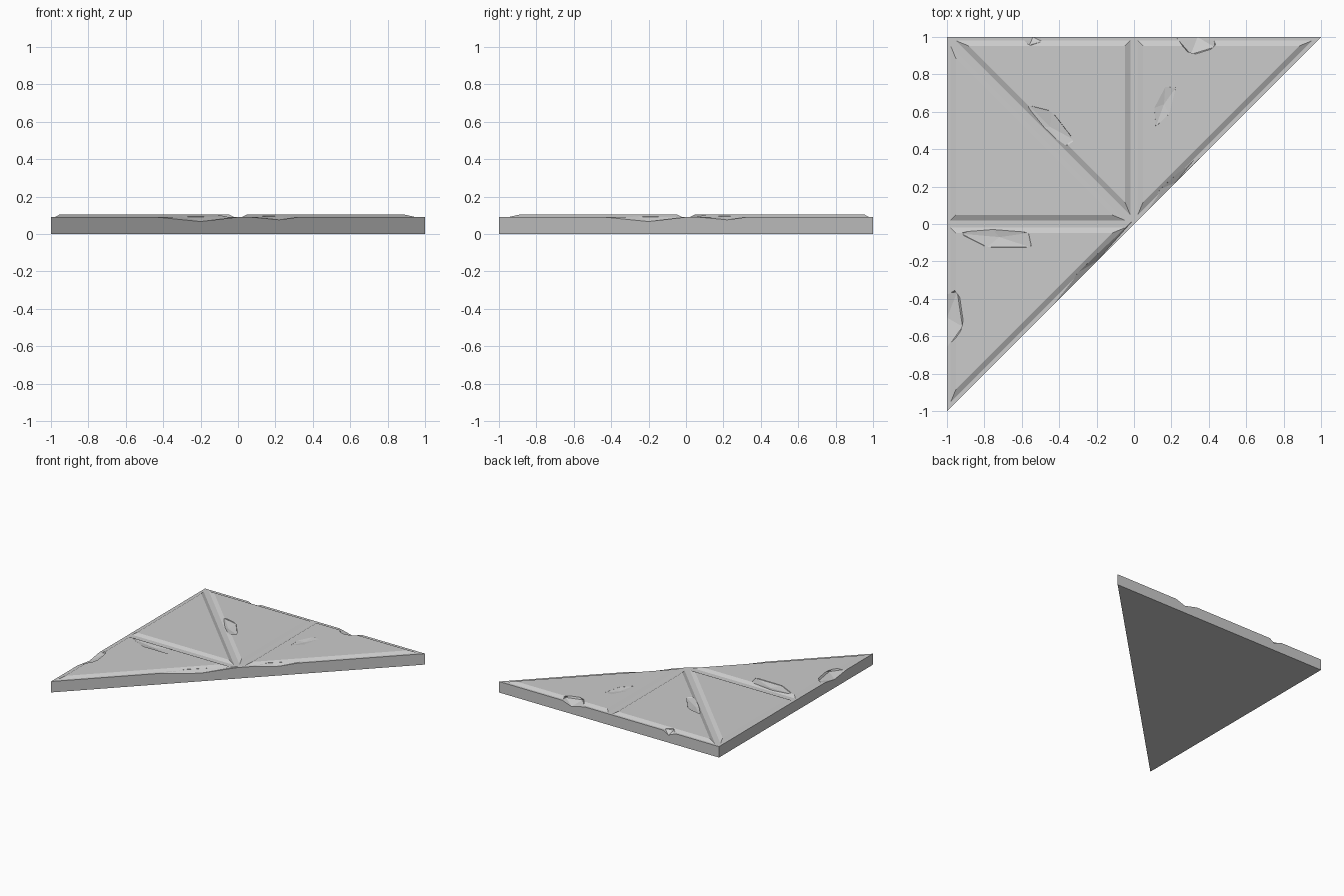
import bpy, bmesh, random
from math import radians
from mathutils import Vector

if "Cube" in bpy.data.objects:
    bpy.data.objects.remove(bpy.data.objects["Cube"])

random.seed(4)


def inset(tri, d):
    """Offset a counter-clockwise triangle inwards by d."""
    p = [Vector(c) for c in tri]
    a, b, c = (p[1] - p[2]).length, (p[2] - p[0]).length, (p[0] - p[1]).length
    s = a + b + c
    centre = (p[0] * a + p[1] * b + p[2] * c) / s
    area = abs((p[1] - p[0]).cross(p[2] - p[0])) / 2
    return [v.lerp(centre, d * s / (2 * area)) for v in p]


def loft(name, rings):
    """Solid from triangular rings given as (points, z), bottom to top."""
    bm = bmesh.new()
    loops = [[bm.verts.new((x, y, z)) for x, y in pts] for pts, z in rings]
    for lo, hi in zip(loops, loops[1:]):
        for i in range(3):
            j = (i + 1) % 3
            bm.faces.new((lo[i], lo[j], hi[j], hi[i]))
    bm.faces.new(loops[0][::-1])
    bm.faces.new(loops[-1])
    bmesh.ops.recalc_face_normals(bm, faces=bm.faces)
    me = bpy.data.meshes.new(name)
    bm.to_mesh(me)
    bm.free()
    ob = bpy.data.objects.new(name, me)
    bpy.context.collection.objects.link(ob)
    return ob


def boolean(target, tool, op):
    mod = target.modifiers.new(op.lower(), 'BOOLEAN')
    mod.operation, mod.object, mod.solver = op, tool, 'EXACT'
    bpy.context.view_layer.objects.active = target
    bpy.ops.object.modifier_apply(modifier=mod.name)
    bpy.data.objects.remove(tool)


# Slab: half of a square floor tile
corners = [(-1, -1), (1, 1), (-1, 1)]
tile = loft("cracked_stone_tile", [(corners, 0), (corners, 0.09)])

# Four bevelled paving stones, separated by grooves
stones = [
    [(-1, -1), (0, 0), (-1, 0)],
    [(-1, 0), (0, 0), (-1, 1)],
    [(0, 0), (0, 1), (-1, 1)],
    [(0, 0), (1, 1), (0, 1)],
]
for tri in stones:
    stone = loft("paving_stone", [(inset(tri, 0.02), 0.07),
                                  (inset(tri, 0.02), 0.09),
                                  (inset(tri, 0.048), 0.105)])
    boolean(tile, stone, 'UNION')

# Chips: x, y, half length, half width, lowest z, angle
chips = [
    (-0.20, -0.20, 0.42, 0.035, 0.065, 45),
    (0.22, 0.22, 0.26, 0.035, 0.074, 45),
    (-0.54, 1.00, 0.07, 0.05, 0.066, 0),
    (0.34, 1.00, 0.12, 0.10, 0.066, 0),
    (-1.00, -0.50, 0.18, 0.10, 0.066, 90),
    (-0.72, -0.07, 0.22, 0.07, 0.088, -5),
    (-0.45, 0.52, 0.17, 0.07, 0.086, -45),
    (0.16, 0.64, 0.13, 0.05, 0.096, 70),
]
for x, y, length, width, low, angle in chips:
    bpy.ops.mesh.primitive_ico_sphere_add(
        subdivisions=1, radius=1, location=(x, y, 0.112),
        rotation=(0, 0, radians(angle)))
    chip = bpy.context.object
    chip.hide_render = True
    for v in chip.data.vertices:
        v.co *= random.uniform(0.92, 1.12)
    chip.scale = (length, width, 0.112 - low)
    bpy.context.view_layer.update()
    boolean(tile, chip, 'DIFFERENCE')
